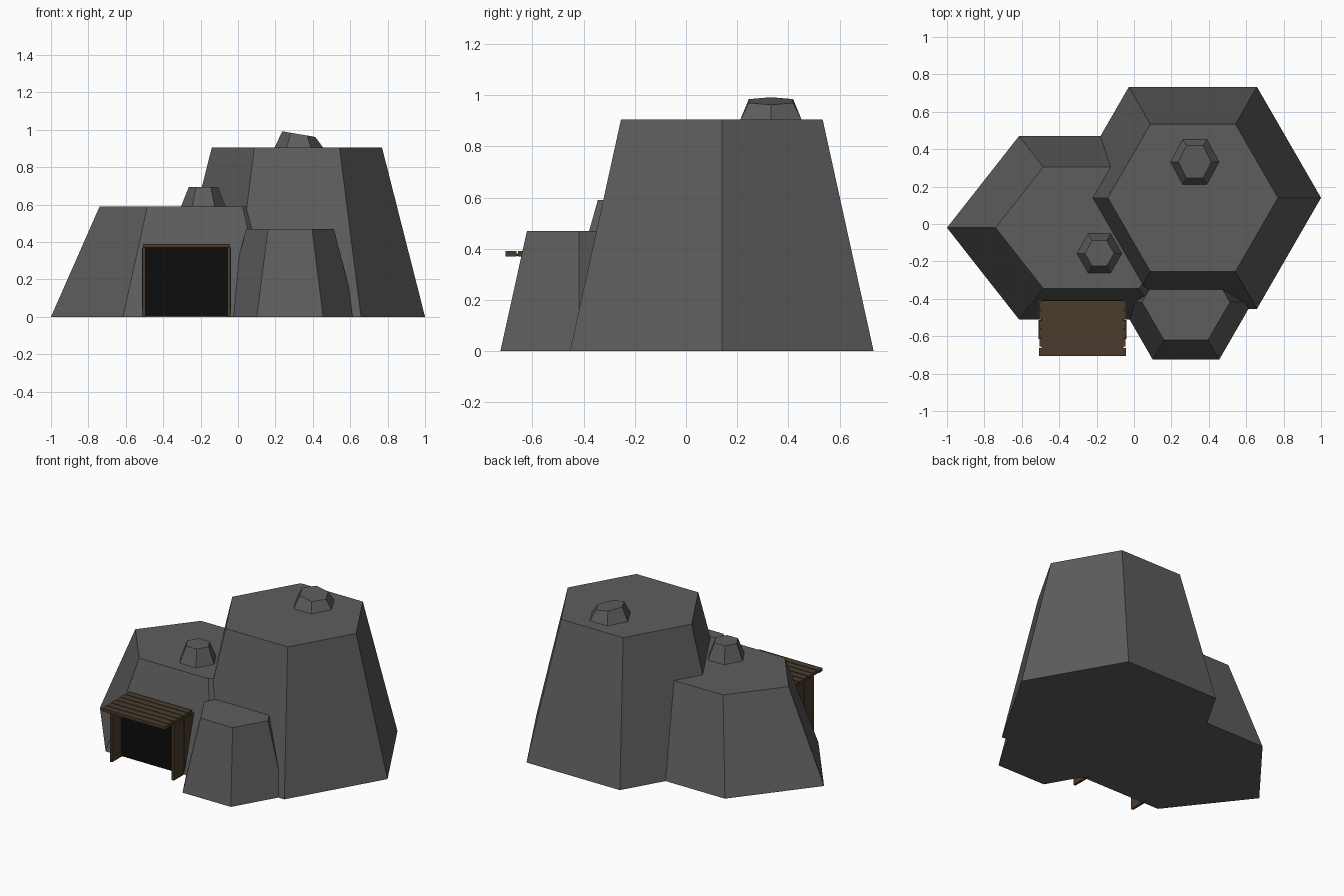
import bpy, bmesh, math

if "Cube" in bpy.data.objects:
    bpy.data.objects.remove(bpy.data.objects["Cube"])


def material(name, rgb):
    m = bpy.data.materials.new(name)
    m.diffuse_color = (*rgb, 1)
    m.use_nodes = True
    m.node_tree.nodes["Principled BSDF"].inputs["Base Color"].default_value = m.diffuse_color
    return m


STONE = material("stone", (0.11, 0.11, 0.11))
WOOD = material("wood", (0.07, 0.045, 0.027))
BLACK = material("dark", (0.004, 0.004, 0.004))


def finish(name, bm, mat):
    bmesh.ops.recalc_face_normals(bm, faces=bm.faces)
    mesh = bpy.data.meshes.new(name)
    bm.to_mesh(mesh)
    bm.free()
    mesh.materials.append(mat)
    ob = bpy.data.objects.new(name, mesh)
    bpy.context.collection.objects.link(ob)
    return ob


def hex_rock(name, centre, base, top, z0, z1, tilt=0.0):
    """Six-sided frustum; base and top are (x radius, y radius)."""
    bm = bmesh.new()
    rings = []
    for (rx, ry), z, slope in ((base, z0, 0), (top, z1, tilt)):
        ring = []
        for i in range(6):
            a = math.radians(60 * i)
            dx, dy = rx * math.cos(a), ry * math.sin(a)
            ring.append(bm.verts.new((centre[0] + dx, centre[1] + dy, z + slope * dx)))
        rings.append(ring)
    lo, hi = rings
    bm.faces.new(lo)
    bm.faces.new(hi)
    for i in range(6):
        j = (i + 1) % 6
        bm.faces.new((lo[i], lo[j], hi[j], hi[i]))
    return finish(name, bm, STONE)


def box(name, lo, hi, mat):
    bm = bmesh.new()
    bmesh.ops.create_cube(bm, size=1)
    for v in bm.verts:
        v.co = [(lo[k] + hi[k]) / 2 + v.co[k] * (hi[k] - lo[k]) for k in range(3)]
    return finish(name, bm, mat)


# Main stone masses
hex_rock("tall_rock", (0.315, 0.14), (0.685, 0.685), (0.455, 0.455), 0, 0.905)
hex_rock("wide_rock", (-0.23, -0.02), (0.77, 0.566), (0.51, 0.375), 0, 0.59)
hex_rock("low_rock", (0.278, -0.418), (0.355, 0.355), (0.235, 0.235), 0, 0.47)

# Small stones on the flat tops
hex_rock("tall_rock_cap", (0.325, 0.332), (0.13, 0.138), (0.088, 0.1), 0.905, 0.977, -0.17)
hex_rock("wide_rock_cap", (-0.185, -0.157), (0.12, 0.122), (0.078, 0.078), 0.59, 0.695)

# Dark doorway
box("doorway", (-0.497, -0.515, 0.005), (-0.053, -0.40, 0.37), BLACK)

# Side walls of the porch, two upright boards each
for side, x in (("left", -0.502), ("right", -0.048)):
    for i, (y0, y1, w) in enumerate(((-0.615, -0.512, 0.008), (-0.508, -0.405, 0.01))):
        box(f"{side}_wall_board_{i}", (x - w, y0, 0), (x + w, y1, 0.372), WOOD)

# Porch roof planks
for i in range(6):
    y = -0.705 + i * 0.049
    inset = 0.004 * (i % 2)
    box(f"roof_plank_{i}", (-0.508 + inset, y, 0.37), (-0.042 - inset, y + 0.043, 0.39), WOOD)
# Thin underlay closing the gaps between the planks
box("roof_underlay", (-0.495, -0.70, 0.372), (-0.055, -0.41, 0.382), WOOD)
